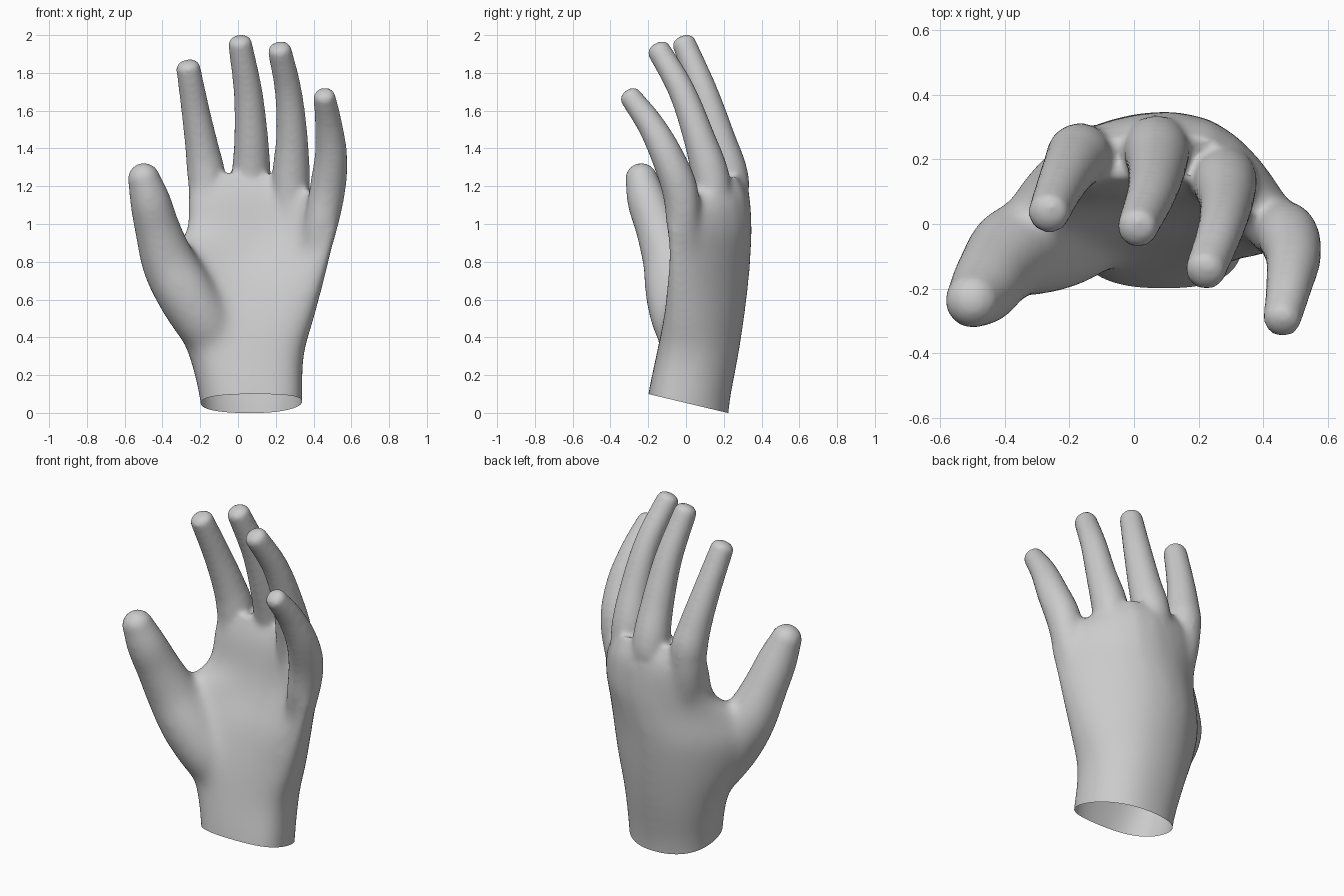
import bpy, bmesh
from math import sin, cos, pi, copysign
from mathutils import Vector

cube = bpy.data.objects.get("Cube")
if cube:
    bpy.data.objects.remove(cube)

SIDES = 28
bm = bmesh.new()


def smooth_rows(rows, steps=6):
    """Catmull-Rom interpolation through rows of any length."""
    pts = [Vector(r) for r in rows]
    pts = [pts[0] * 2 - pts[1]] + pts + [pts[-1] * 2 - pts[-2]]
    out = []
    for a, b, c, d in zip(pts, pts[1:], pts[2:], pts[3:]):
        for i in range(steps):
            t = i / steps
            out.append((b * 2 + (c - a) * t + (a * 2 - b * 5 + c * 4 - d) * t ** 2
                        + (b * 3 - a - c * 3 + d) * t ** 3) / 2)
    return out + [pts[-2]]


def loft(rings):
    """Closed skin over equal-length rings of points."""
    rings = [[bm.verts.new(p) for p in ring] for ring in rings]
    for low, high in zip(rings, rings[1:]):
        for i in range(SIDES):
            j = (i + 1) % SIDES
            bm.faces.new((low[i], low[j], high[j], high[i]))
    bm.faces.new(rings[0][::-1])
    bm.faces.new(rings[-1])


def digit(rows, tip_length):
    """Tapered finger along (x, y, z, radius) rows with a rounded tip."""
    rows = smooth_rows(rows)
    centres = [r.to_3d() for r in rows]
    radii = [r[3] for r in rows]
    end, end_r = centres[-1], radii[-1]
    along = (end - centres[-2]).normalized()
    for k in range(1, 6):
        a = k * pi / 11
        centres.append(end + along * end_r * tip_length * sin(a))
        radii.append(end_r * cos(a))
    rings = []
    for k, (c, r) in enumerate(zip(centres, radii)):
        tangent = centres[min(k + 1, len(centres) - 1)] - centres[max(k - 1, 0)]
        q = tangent.to_track_quat('Z', 'Y')
        rings.append([c + q @ Vector((r * cos(2 * pi * i / SIDES), r * sin(2 * pi * i / SIDES), 0))
                      for i in range(SIDES)])
    loft(rings)


def palm(rows):
    """Arched sections: z, left x, right x, middle y, half depth, droop at each side."""
    rings = []
    for z, x0, x1, mid, half, droop0, droop1 in smooth_rows(rows):
        ring = []
        for i in range(SIDES):
            a = 2 * pi * i / SIDES
            u = copysign(abs(cos(a)) ** 0.85, cos(a))
            v = copysign(abs(sin(a)) ** 0.85, sin(a))
            droop = droop1 if u > 0 else droop0
            sink = 0.2 * u * u * max(0, z - 0.9) / 0.35 if u > 0 else 0
            ring.append(((x0 + x1) / 2 + (x1 - x0) / 2 * u, mid + half * v - droop * u * u, z - sink))
        rings.append(ring)
    loft(rings)


# Wrist, palm and the web towards the thumb
palm([(-0.15, -0.19, 0.34, 0.0, 0.218, 0, 0.05),
      (0.05, -0.2, 0.343, 0.012, 0.22, 0, 0.05),
      (0.3, -0.26, 0.35, 0.06, 0.218, 0.03, 0.06),
      (0.5, -0.35, 0.405, 0.1, 0.21, 0.11, 0.11),
      (0.7, -0.42, 0.46, 0.145, 0.19, 0.2, 0.18),
      (0.85, -0.36, 0.497, 0.185, 0.162, 0.17, 0.24),
      (0.97, -0.275, 0.517, 0.205, 0.145, 0.07, 0.27),
      (1.15, -0.26, 0.525, 0.215, 0.12, 0.04, 0.29),
      (1.27, -0.22, 0.5, 0.21, 0.07, 0.03, 0.28)])

# Index, middle, ring and little fingers, rooted deep in the palm
fingers = [
    [(-0.12, 0.16, 0.75, 0.055), (-0.15, 0.195, 1.02, 0.095), (-0.167, 0.212, 1.25, 0.102),
     (-0.19, 0.185, 1.4, 0.089), (-0.225, 0.122, 1.6, 0.075), (-0.264, 0.033, 1.83, 0.064)],
    [(0.07, 0.2, 0.8, 0.06), (0.07, 0.23, 1.05, 0.1), (0.07, 0.228, 1.25, 0.103),
     (0.07, 0.172, 1.45, 0.09), (0.053, 0.092, 1.7, 0.076), (0.01, -0.012, 1.96, 0.063)],
    [(0.25, 0.14, 0.8, 0.06), (0.275, 0.145, 1.05, 0.095), (0.28, 0.13, 1.25, 0.1),
     (0.285, 0.065, 1.47, 0.083), (0.265, -0.025, 1.71, 0.071), (0.22, -0.145, 1.922, 0.063)],
    [(0.36, 0.03, 0.7, 0.055), (0.43, -0.01, 0.95, 0.088), (0.472, -0.03, 1.17, 0.096),
     (0.492, -0.1, 1.36, 0.086), (0.479, -0.19, 1.53, 0.072), (0.457, -0.298, 1.678, 0.058)],
]
for rows in fingers:
    digit(rows, 0.6)

# Thumb with its fleshy base
digit([(-0.1, 0.02, 0.28, 0.1), (-0.165, -0.02, 0.45, 0.15), (-0.27, -0.06, 0.62, 0.156),
       (-0.362, -0.085, 0.79, 0.145), (-0.423, -0.145, 0.97, 0.122),
       (-0.463, -0.203, 1.12, 0.108), (-0.498, -0.236, 1.238, 0.086)], 1)

bmesh.ops.recalc_face_normals(bm, faces=bm.faces)
mesh = bpy.data.meshes.new("hand")
bm.to_mesh(mesh)
bm.free()
hand = bpy.data.objects.new("hand", mesh)
bpy.context.collection.objects.link(hand)

# Fuse the parts into one soft skin
fuse = hand.modifiers.new("fuse", 'REMESH')
fuse.mode = 'VOXEL'
fuse.voxel_size = 0.013
soften = hand.modifiers.new("soften", 'SMOOTH')
soften.factor = 0.5
soften.iterations = 10
graph = bpy.context.evaluated_depsgraph_get()
skin = bpy.data.meshes.new_from_object(hand.evaluated_get(graph))
hand.modifiers.clear()
hand.data = skin

# Blend thumb base and knuckles into the palm, fading out towards the fingers
bm = bmesh.new()
bm.from_mesh(skin)
for step in range(45):
    body = [v for v in bm.verts
            if v.co.z < 0.85 + 0.009 * step and v.co.x > -0.3 - 0.004 * step]
    bmesh.ops.smooth_vert(bm, verts=body, factor=0.5,
                          use_axis_x=True, use_axis_y=True, use_axis_z=True)

# Slanted open cut at the wrist
bmesh.ops.bisect_plane(bm, geom=bm.verts[:] + bm.edges[:] + bm.faces[:],
                       plane_co=(0, -0.2, 0.1), plane_no=(0, 0.1, 0.42), clear_inner=True)
bm.to_mesh(skin)
bm.free()

# Plain grey material
grey = bpy.data.materials.new("plain grey")
grey.use_nodes = True
colour = (0.6, 0.6, 0.6, 1)
grey.diffuse_color = colour
grey.node_tree.nodes["Principled BSDF"].inputs["Base Color"].default_value = colour
skin.materials.clear()
skin.materials.append(grey)

bpy.context.view_layer.objects.active = hand
hand.select_set(True)
bpy.ops.object.shade_smooth_by_angle(angle=0.7)
